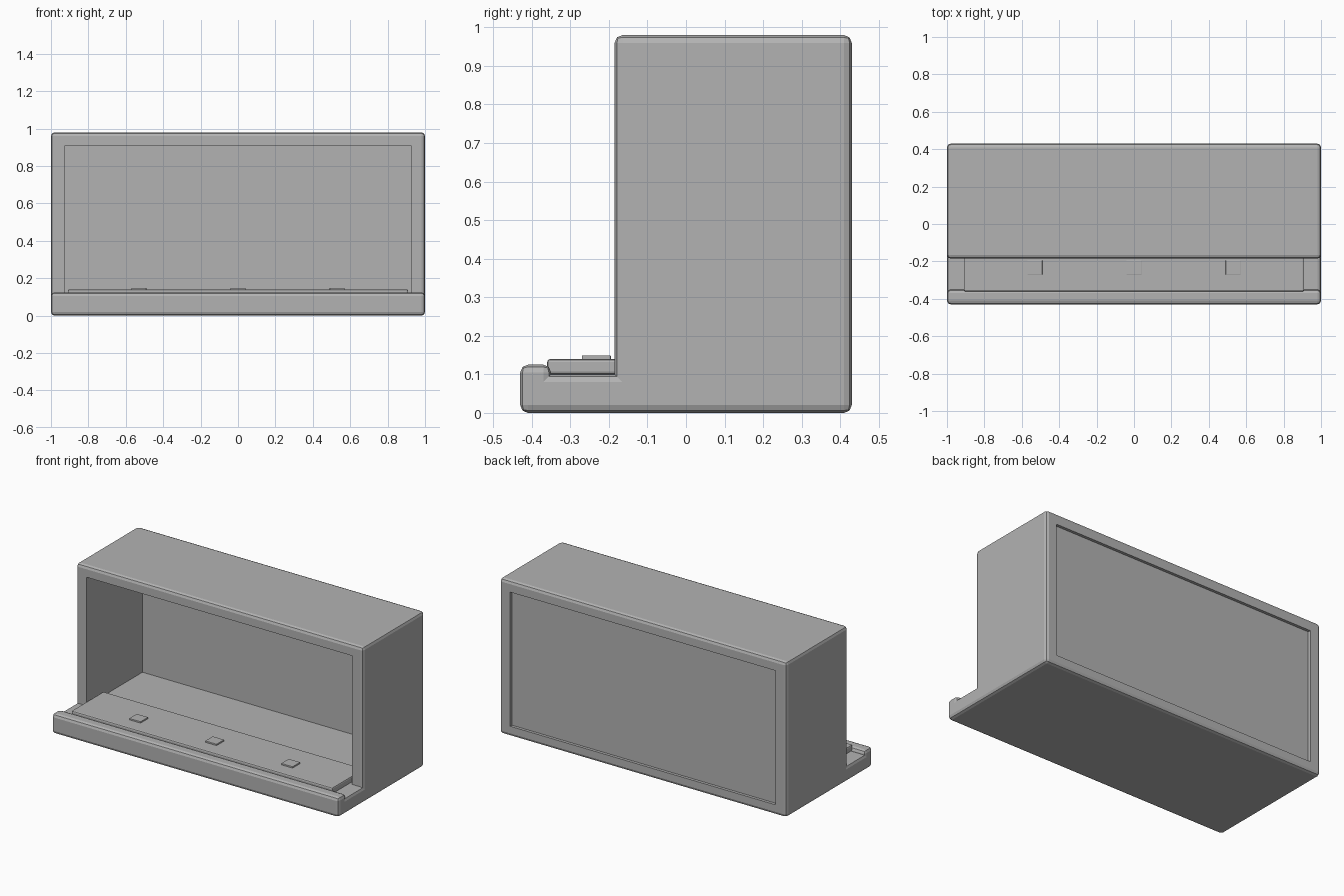
import bpy, bmesh
from mathutils import Vector

if "Cube" in bpy.data.objects:
    bpy.data.objects.remove(bpy.data.objects["Cube"])

grey = bpy.data.materials.new("plain_grey")
grey.diffuse_color = (0.45, 0.45, 0.45, 1)
grey.use_nodes = True
grey.node_tree.nodes["Principled BSDF"].inputs["Base Color"].default_value = grey.diffuse_color


def finish(name, bm):
    bmesh.ops.recalc_face_normals(bm, faces=bm.faces)
    mesh = bpy.data.meshes.new(name)
    bm.to_mesh(mesh)
    bm.free()
    mesh.materials.append(grey)
    obj = bpy.data.objects.new(name, mesh)
    bpy.context.collection.objects.link(obj)
    return obj


def box(name, lo, hi, bevel):
    bm = bmesh.new()
    bmesh.ops.create_cube(bm, size=1)
    for v in bm.verts:
        v.co = Vector([(a + b) / 2 + c * (b - a) for a, b, c in zip(lo, hi, v.co)])
    obj = finish(name, bm)
    mod = obj.modifiers.new("soft_edges", 'BEVEL')
    mod.width, mod.segments = bevel, 2
    return obj


# Cabinet shell: a grid of blocks, kept or left out to form walls, tray and lip
XS = [-1, -0.925, 0.925, 1]
YS = [-0.43, -0.35, -0.185, 0.37, 0.412, 0.43]
ZS = [0, 0.065, 0.1, 0.125, 0.91, 0.98]


def solid(i, j, k):
    if not (0 <= i < 3 and 0 <= j < 5 and 0 <= k < 5):
        return False
    if j == 0:                        # front lip
        return k < 3
    if j == 1:                        # tray
        return k < 2
    if j == 2:                        # cavity
        return not (i == 1 and k in (2, 3))
    if j == 4:                        # recess in the back
        return not (i == 1 and k in (1, 2, 3))
    return True


bm = bmesh.new()
for i in range(3):
    for j in range(5):
        for k in range(5):
            if not solid(i, j, k):
                continue
            cell = (i, j, k)
            for axis in range(3):
                for side in (0, 1):
                    near = list(cell)
                    near[axis] += 2 * side - 1
                    if solid(*near):
                        continue
                    quad = []
                    for a, b in ((0, 0), (1, 0), (1, 1), (0, 1)):
                        p = list(cell)
                        p[axis] += side
                        p[(axis + 1) % 3] += a
                        p[(axis + 2) % 3] += b
                        quad.append(bm.verts.new((XS[p[0]], YS[p[1]], ZS[p[2]])))
                    bm.faces.new(quad if side else quad[::-1])
bmesh.ops.remove_doubles(bm, verts=bm.verts, dist=1e-4)
bmesh.ops.recalc_face_normals(bm, faces=bm.faces)
bmesh.ops.dissolve_limit(bm, angle_limit=0.01, verts=bm.verts, edges=bm.edges)


def outer_edge(e):
    if len(e.link_faces) != 2 or e.calc_face_angle_signed(0) < 0.5:
        return False
    m = (e.verts[0].co + e.verts[1].co) / 2
    opening = all(abs(v.co.x) < 0.93 and 0.05 < v.co.z < 0.92 for v in e.verts)
    return not (opening and m.y > -0.3)


bmesh.ops.bevel(bm, geom=[e for e in bm.edges if outer_edge(e)], offset=0.02,
                offset_type='OFFSET', segments=2, profile=0.5,
                affect='EDGES', clamp_overlap=False)
finish("cabinet_shell", bm)

# Raised platform and its three small pads
box("platform", (-0.91, -0.36, 0.1), (0.91, -0.04, 0.14), 0.008)
for n, x in enumerate((-0.53, 0, 0.53)):
    box(f"pad_{n + 1}", (x - 0.04, -0.27, 0.135), (x + 0.04, -0.195, 0.149), 0.002)
